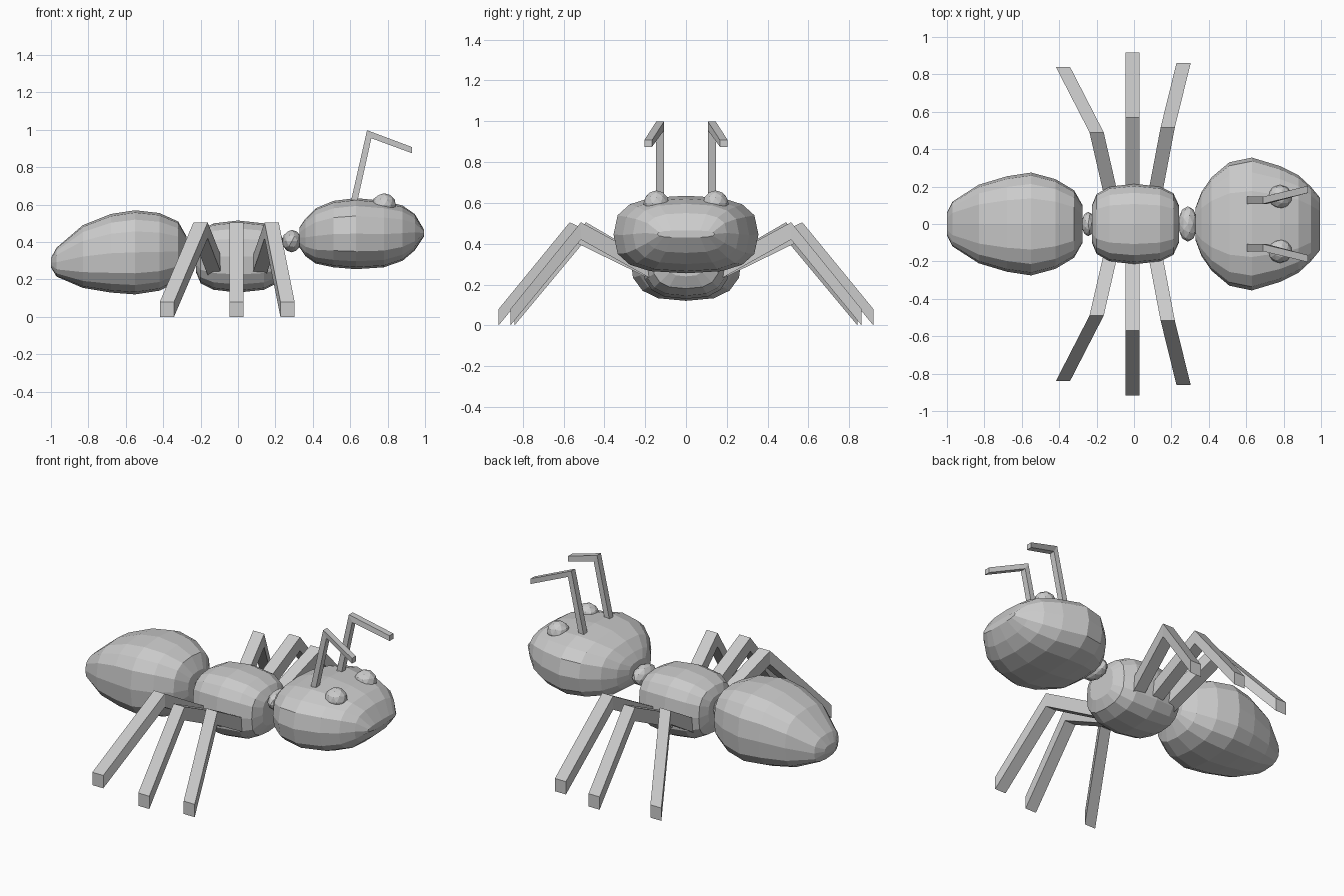
import bpy, bmesh
from math import cos, sin, pi, copysign

if "Cube" in bpy.data.objects:
    bpy.data.objects.remove(bpy.data.objects["Cube"], do_unlink=True)

grey = bpy.data.materials.new("plain grey")
grey.use_nodes = True
COLOUR = (0.6, 0.6, 0.6, 1)
grey.diffuse_color = COLOUR
grey.node_tree.nodes["Principled BSDF"].inputs["Base Color"].default_value = COLOUR


def finish(name, bm):
    bmesh.ops.recalc_face_normals(bm, faces=bm.faces)
    mesh = bpy.data.meshes.new(name)
    bm.to_mesh(mesh)
    bm.free()
    mesh.materials.append(grey)
    obj = bpy.data.objects.new(name, mesh)
    bpy.context.collection.objects.link(obj)
    return obj


def loft(name, rings):
    """Join rings of points, equal in count, and cap both ends."""
    bm = bmesh.new()
    loops = [[bm.verts.new(p) for p in ring] for ring in rings]
    n = len(loops[0])
    for a, b in zip(loops, loops[1:]):
        for i in range(n):
            j = (i + 1) % n
            bm.faces.new((a[i], a[j], b[j], b[i]))
    bm.faces.new(loops[0])
    bm.faces.new(loops[-1])
    return finish(name, bm)


def power(v, e):
    return copysign(abs(v) ** e, v)


def body(name, stations, sides=16, e=2 / 2.75):
    """Rounded-box cross-sections along x: (x, half width, bottom, top)."""
    rings = []
    for x, w, low, high in stations:
        mid, half = (low + high) / 2, (high - low) / 2
        angles = [2 * pi * i / sides for i in range(sides)]
        rings.append([(x, w * power(cos(a), e), mid + half * power(sin(a), e))
                      for a in angles])
    return loft(name, rings)


def ball(name, centre, radii):
    bm = bmesh.new()
    bmesh.ops.create_icosphere(bm, subdivisions=2, radius=1)
    bmesh.ops.scale(bm, vec=radii, verts=bm.verts)
    bmesh.ops.translate(bm, vec=centre, verts=bm.verts)
    return finish(name, bm)


# Body segments
body("abdomen", [
    (-1.0, 0.06, 0.265, 0.315), (-0.97, 0.12, 0.215, 0.37),
    (-0.83, 0.21, 0.155, 0.49), (-0.68, 0.255, 0.13, 0.55),
    (-0.55, 0.275, 0.12, 0.57), (-0.42, 0.24, 0.14, 0.555),
    (-0.32, 0.18, 0.19, 0.51), (-0.275, 0.1, 0.27, 0.43)])
body("thorax", [
    (-0.225, 0.1, 0.24, 0.42), (-0.2, 0.16, 0.18, 0.465),
    (-0.13, 0.2, 0.145, 0.5), (0.0, 0.215, 0.13, 0.515),
    (0.14, 0.2, 0.145, 0.5), (0.21, 0.165, 0.18, 0.465),
    (0.24, 0.1, 0.24, 0.42)])
body("head", [
    (0.33, 0.09, 0.37, 0.48), (0.36, 0.17, 0.325, 0.525),
    (0.415, 0.25, 0.285, 0.58), (0.51, 0.33, 0.265, 0.62),
    (0.63, 0.355, 0.255, 0.635), (0.78, 0.31, 0.265, 0.62),
    (0.88, 0.26, 0.3, 0.595), (0.945, 0.2, 0.355, 0.55),
    (0.995, 0.14, 0.43, 0.465)])

# Joints between the segments
ball("rear_joint", (-0.245, 0, 0.34), (0.035, 0.065, 0.065))
ball("neck_joint", (0.288, 0, 0.405), (0.052, 0.095, 0.06))


def leg_ring(x, y, low, high, half=0.038):
    return [(x - half, y, low), (x + half, y, low),
            (x + half, y, high), (x - half, y, high)]


def antenna_ring(x1, z1, x2, z2, y, half=0.019):
    return [(x1, y - half, z1), (x2, y - half, z2),
            (x2, y + half, z2), (x1, y + half, z1)]


# Legs: hip, knee and foot as (x, y)
LEGS = {"front": ((0.105, 0.12), (0.18, 0.515), (0.265, 0.86)),
        "middle": ((-0.008, 0.12), (-0.008, 0.57), (-0.008, 0.918)),
        "rear": ((-0.115, 0.12), (-0.2, 0.49), (-0.38, 0.84))}

for side, s in (("left", 1), ("right", -1)):
    for place, (hip, knee, foot) in LEGS.items():
        loft(f"{place}_leg_{side}", [
            leg_ring(hip[0], s * hip[1], 0.2, 0.29),
            leg_ring(knee[0], s * knee[1], 0.42, 0.505),
            leg_ring(foot[0], s * foot[1], 0.0, 0.08)])
    # Bent antennae and eyes
    loft(f"antenna_{side}", [
        antenna_ring(0.595, 0.58, 0.63, 0.58, s * 0.127),
        antenna_ring(0.69, 0.998, 0.713, 0.955, s * 0.127),
        antenna_ring(0.93, 0.908, 0.93, 0.875, s * 0.185)])
    ball(f"eye_{side}", (0.78, s * 0.145, 0.597), (0.066, 0.064, 0.064))
